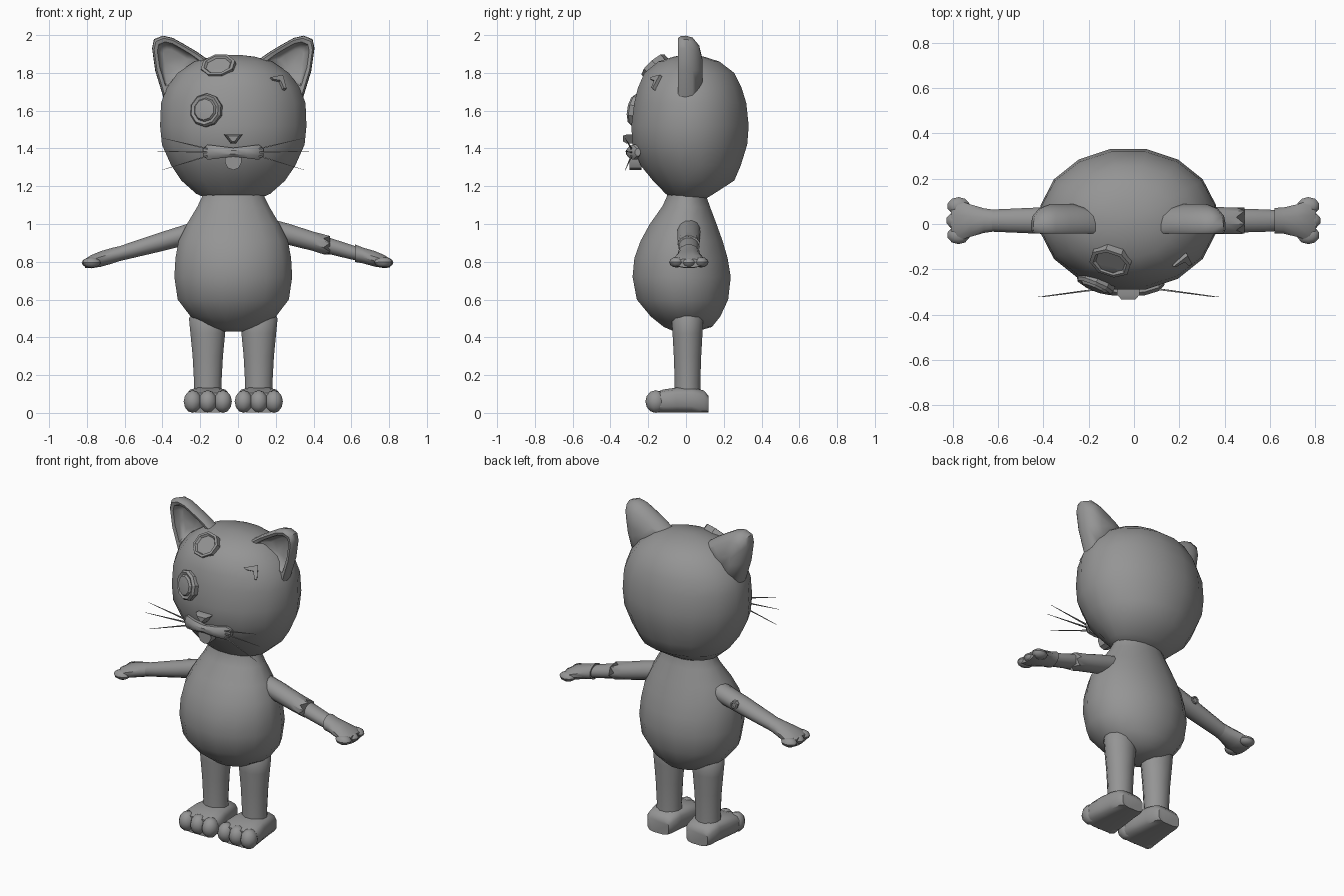
import bpy, bmesh, math
from mathutils import Vector, Matrix

if "Cube" in bpy.data.objects:
    bpy.data.objects.remove(bpy.data.objects["Cube"], do_unlink=True)

CX = -0.025          # middle of the body
X, Y, Z = Vector((1, 0, 0)), Vector((0, 1, 0)), Vector((0, 0, 1))

grey = bpy.data.materials.new("plain_grey")
grey.use_nodes = True
grey.diffuse_color = (0.3, 0.3, 0.3, 1)
grey.node_tree.nodes["Principled BSDF"].inputs["Base Color"].default_value = (0.3, 0.3, 0.3, 1)


def finish(name, bm, angle=40):
    bmesh.ops.recalc_face_normals(bm, faces=bm.faces)
    mesh = bpy.data.meshes.new(name)
    bm.to_mesh(mesh)
    bm.free()
    mesh.materials.append(grey)
    ob = bpy.data.objects.new(name, mesh)
    bpy.context.collection.objects.link(ob)
    bpy.ops.object.select_all(action='DESELECT')
    ob.select_set(True)
    bpy.context.view_layer.objects.active = ob
    bpy.ops.object.shade_smooth_by_angle(angle=math.radians(angle))
    return ob


def add_loft(bm, rings):
    """Skin a row of equal-sized rings and close both ends."""
    rows = [[bm.verts.new(p) for p in ring] for ring in rings]
    n = len(rows[0])
    for a, b in zip(rows, rows[1:]):
        for i in range(n):
            j = (i + 1) % n
            bm.faces.new((a[i], a[j], b[j], b[i]))
    bm.faces.new(rows[0])
    bm.faces.new(rows[-1])


def loft(name, rings, angle=40):
    bm = bmesh.new()
    add_loft(bm, rings)
    return finish(name, bm, angle)


def ring(c, u, v, n=12, power=1.0):
    """Ellipse around c; a power below one makes it boxier."""
    pts = []
    for i in range(n):
        a = 2 * math.pi * (i + 0.5) / n
        co, si = math.cos(a), math.sin(a)
        pts.append(Vector(c) + u * math.copysign(abs(co) ** power, co)
                   + v * math.copysign(abs(si) ** power, si))
    return pts


def add_ball(bm, c, size):
    m = Matrix.Translation(c) @ Matrix.Diagonal((*size, 1))
    bmesh.ops.create_uvsphere(bm, u_segments=10, v_segments=6, radius=1, matrix=m)


def upright(name, rows, n=16):
    """Stacked ellipses: height, half width, front y, back y."""
    return loft(name, [ring((CX, (f + b) / 2, z), X * w, Y * (b - f) / 2, n)
                       for z, w, f, b in rows])


# Head and pear-shaped body
head = upright("head", [
    (1.13, .13, -.07, .10), (1.16, .20, -.11, .15), (1.23, .28, -.18, .26),
    (1.31, .335, -.245, .295), (1.42, .385, -.29, .33), (1.52, .395, -.295, .338),
    (1.64, .39, -.28, .325), (1.72, .36, -.26, .30), (1.80, .30, -.225, .26),
    (1.86, .21, -.15, .18), (1.885, .12, -.07, .10), (1.895, .04, -.02, .04)])
upright("body", [
    (.43, .05, -.06, .05), (.455, .14, -.12, .14), (.51, .23, -.19, .185),
    (.60, .30, -.265, .228), (.72, .318, -.288, .242), (.82, .312, -.278, .225),
    (.91, .295, -.245, .198), (1.0, .25, -.195, .165), (1.09, .195, -.13, .13),
    (1.14, .17, -.105, .112), (1.165, .165, -.10, .11)])

# Legs and three-toed feet
for side, word in ((-1, "right"), (1, "left")):
    lx = CX + side * .135
    loft(word + "_leg", [ring((lx, .008, z), X * w, Y * d) for z, w, d in (
        (.08, .078, .072), (.16, .075, .07), (.3, .083, .075),
        (.42, .095, .082), (.5, .103, .086), (.53, .085, .07))])
    bm = bmesh.new()
    add_loft(bm, [ring((lx, y, h / 2), X * w, Z * h / 2, 12, .55) for y, w, h in (
        (.12, .075, .09), (.095, .092, .12), (.03, .1, .135),
        (-.05, .112, .135), (-.12, .122, .125), (-.175, .112, .105))])
    for t in (-1, 0, 1):
        add_ball(bm, (lx + t * .08, -.16, .06), (.05, .055, .06))
    finish(word + "_foot", bm)

# Arms: x is measured outward, the height falls along the arm


def arm_ring(side, x, d, h, zig=0.0):
    pts = ring((side * x, .015, .945 - .285 * (x - .27)), Y * d, Z * h, 12)
    return [p + X * side * zig * (1 if i % 2 else -1) for i, p in enumerate(pts)]


def arm_part(name, side, rows):
    return loft(name, [arm_ring(side, *r) for r in rows])


def hand(name, side, wrist, tip, cuff):
    span = tip - wrist
    bm = bmesh.new()
    add_loft(bm, [arm_ring(side, wrist + t * span, d, h) for t, d, h in (
        (0, .05 + cuff, .04 + cuff), (.2, .056 + cuff / 2, .043),
        (.5, .075, .043), (.75, .093, .036), (.9, .08, .024))])
    for t in (-1, 0, 1):
        x = tip - .05 - abs(t) * .005
        add_ball(bm, (side * x, .015 + t * .064, .94 - .285 * (x - .27)), (.05, .04, .028))
    finish(name, bm)


arm_part("right_arm", -1, [(.12, .06, .055), (.27, .063, .057), (.42, .06, .052),
                           (.55, .054, .045), (.64, .05, .04)])
hand("right_hand", -1, .62, .83, 0)
arm_part("left_upper_arm", 1, [(.12, .06, .055), (.27, .063, .058), (.40, .061, .053),
                               (.47, .06, .05, .018)])
arm_part("left_forearm", 1, [(.42, .05, .043), (.48, .054, .045), (.58, .051, .041),
                             (.66, .046, .036)])
hand("left_hand", 1, .62, .825, .008)

# Small ring behind the right shoulder
loft("arm_button", [ring((-.39, y, .925), X * r, Z * r, 8) for y, r in (
    (.05, .025), (.082, .025), (.084, .017), (.078, .014))], 25)

# Ears: one outline, domed behind and hollow in front
outline = [(.37, 1.67), (.413, 1.81), (.43, 1.93), (.42, 1.978), (.373, 1.997),
           (.32, 1.985), (.257, 1.95), (.19, 1.91), (.12, 1.86), (.23, 1.74)]
for side, word in ((-1, "right"), (1, "left")):
    rings = []
    for y, s, cx, cz in ((.088, .35, .3, 1.8), (.07, .72, .3, 1.81), (.035, .94, .31, 1.83),
                         (0, 1, .32, 1.85), (-.03, .98, .32, 1.85), (-.042, .9, .32, 1.86),
                         (-.036, .72, .33, 1.88), (.0, .6, .33, 1.88), (.015, .4, .33, 1.88)):
        rings.append([Vector((CX + side * (cx + s * (px - cx)), y, cz + s * (pz - cz)))
                      for px, pz in outline])
    loft(word + "_ear", rings, 50)


# Face pieces that sit on the head surface


def on_head(name, point, aim, rings, angle=25):
    hit, spot, normal, _ = head.closest_point_on_mesh(Vector(point))
    m = Matrix.Translation(spot) @ Vector(aim).to_track_quat('Z', 'Y').to_matrix().to_4x4()
    return loft(name, [[m @ Vector(p) for p in r] for r in rings], angle)


on_head("button_eye", (-.177, -.29, 1.605), (-.38, -.9, .15), [
    ring((0, 0, z), X * r, Y * r, 10) for z, r in (
        (-.04, .088), (.012, .09), (.026, .08), (.02, .064), (.032, .056), (.036, .03))])
on_head("brow_patch", (-.105, -.17, 1.84), (-.22, -.66, .7), [
    ring((0, 0, z), X * r, Y * r * .85, 8) for z, r in (
        (-.03, .095), (.012, .095), (.014, .078), (.003, .068))])
chevron = [(-.045, .02), (.035, .035), (.03, -.05), (.014, -.045), (.008, .0), (-.035, .008)]
on_head("winking_eye", (.225, -.18, 1.765), (.45, -.7, .5), [
    [(x, y, z) for x, y in chevron] for z in (-.03, .016)])

# Bow-shaped muzzle, nose and tongue
loft("muzzle", [ring((CX + x, y, 1.38), Y * d, Z * h, 8) for x, y, d, h in (
    (-.16, -.255, .015, .022), (-.135, -.27, .028, .043), (-.07, -.29, .028, .034),
    (0, -.295, .025, .025), (.07, -.29, .028, .034), (.135, -.27, .028, .043),
    (.16, -.255, .015, .022))])
loft("nose", [[Vector((CX + x * s, y, 1.455 + z * s)) for x, z in
               ((-.05, .02), (.05, .02), (.012, -.03), (-.012, -.03))]
              for y, s in ((-.27, 1), (-.312, 1), (-.334, .6))])
tongue = [(-.04, 1.375), (-.045, 1.33), (-.03, 1.297), (0, 1.286),
          (.03, 1.297), (.045, 1.33), (.04, 1.375)]
loft("tongue", [[Vector((CX + x, y, z)) for x, z in tongue] for y in (-.235, -.298)])

# Whiskers, three a side
for side, word in ((-1, "right"), (1, "left")):
    for k, (x, z) in enumerate(((.375, 1.455), (.40, 1.385), (.38, 1.285))):
        root = (CX + side * .11, -.285, 1.392 - .012 * k)
        tip = (CX + side * x, -.322, z)
        loft(f"{word}_whisker_{k + 1}", [ring(root, Y * .006, Z * .006, 4),
                                         ring(tip, Y * .001, Z * .001, 4)])
